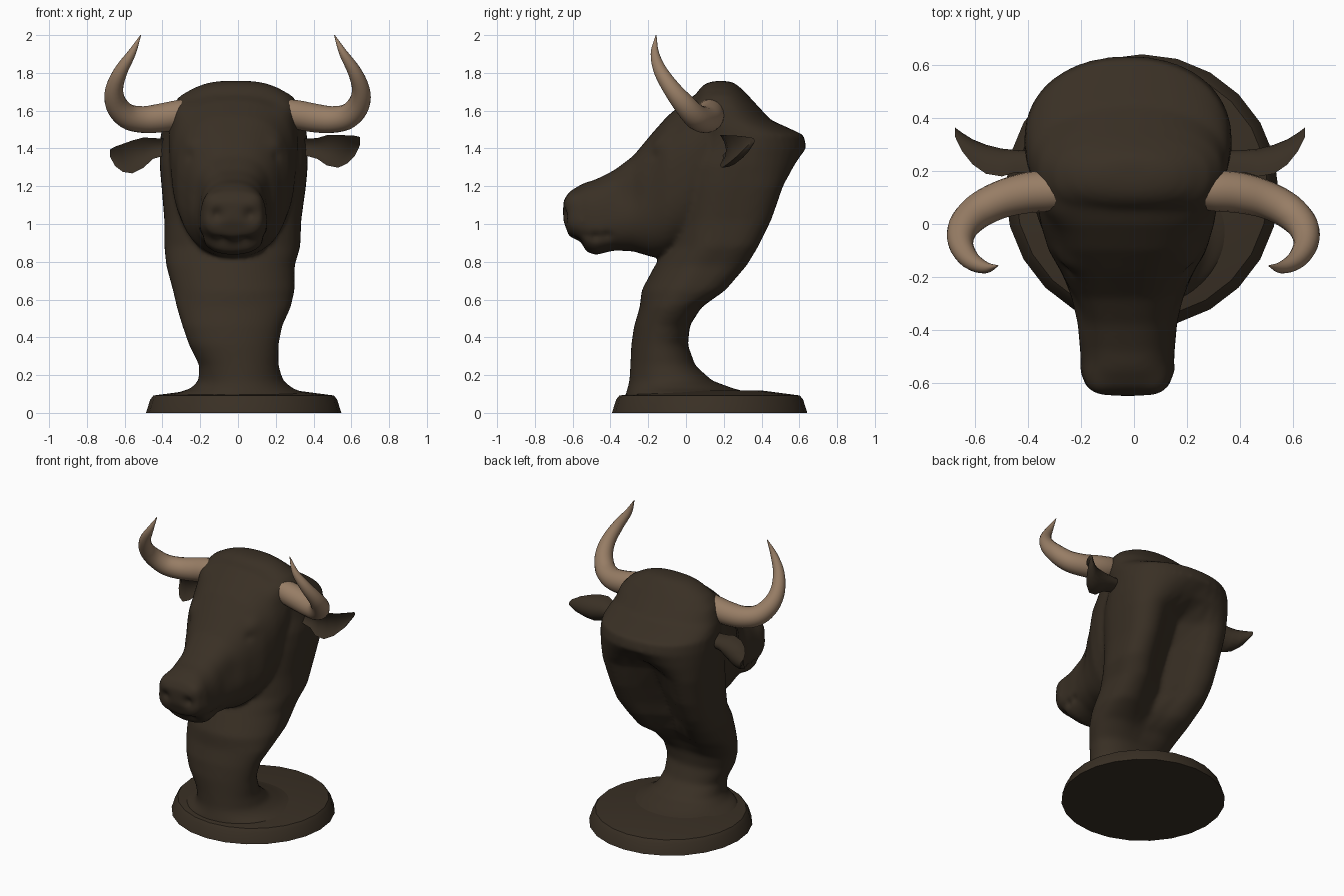
import bpy, bmesh, math
from mathutils import Vector

if "Cube" in bpy.data.objects:
    bpy.data.objects.remove(bpy.data.objects["Cube"])


def material(name, rgb):
    m = bpy.data.materials.new(name)
    m.diffuse_color = (*rgb, 1)
    m.use_nodes = True
    m.node_tree.nodes["Principled BSDF"].inputs["Base Color"].default_value = m.diffuse_color
    return m


HIDE = material("dark brown hide", (0.041, 0.029, 0.018))
HORN = material("tan horn", (0.31, 0.205, 0.13))


def loft(bm, rings):
    """Skin closed rings of points and cap both ends."""
    vs = [[bm.verts.new(p) for p in r] for r in rings]
    n = len(vs[0])
    for a, b in zip(vs, vs[1:]):
        for i in range(n):
            j = (i + 1) % n
            bm.faces.new((a[i], a[j], b[j], b[i]))
    bm.faces.new(vs[0][::-1])
    bm.faces.new(vs[-1])


def make_object(name, bm, mat, angle=60):
    bmesh.ops.recalc_face_normals(bm, faces=bm.faces)
    me = bpy.data.meshes.new(name)
    bm.to_mesh(me)
    bm.free()
    me.materials.append(mat)
    ob = bpy.data.objects.new(name, me)
    bpy.context.collection.objects.link(ob)
    bpy.ops.object.select_all(action='DESELECT')
    ob.select_set(True)
    bpy.context.view_layer.objects.active = ob
    bpy.ops.object.shade_smooth_by_angle(angle=math.radians(angle))
    return ob


def super_xy(i, n, e):
    """Point of a unit superellipse."""
    t = 2 * math.pi * i / n
    c, s = math.cos(t), math.sin(t)
    return (math.copysign(abs(c) ** (2 / e), c), math.copysign(abs(s) ** (2 / e), s))


def neck_ring(z, yf, yb, xl, xr, scoop):
    pts = []
    back = 2.15 + 7 * scoop            # squarer corners where the back is hollow
    front = 2.0 if z < 0.9 else 2.4
    for i in range(40):
        u, v = super_xy(i, 40, back if i < 20 else front)
        y = (yf + yb) / 2 + v * (yb - yf) / 2
        if v > 0:                      # hollow down the back of the neck
            y -= scoop * math.exp(-(u / 0.45) ** 2)
        pts.append(((xl + xr) / 2 + u * (xr - xl) / 2, y, z))
    return pts


def head_ring(y, zb, zt, wt, wb):
    pts = []
    for i in range(40):
        u, v = super_xy(i, 40, 2.6)
        w = wb + (wt - wb) * (v + 1) / 2
        pts.append((-0.025 + u * w, y, (zb + zt) / 2 + v * (zt - zb) / 2))
    return pts


# Plinth
bm = bmesh.new()
loft(bm, [[(0.03 + r * math.cos(k * math.pi / 12), 0.125 + r * math.sin(k * math.pi / 12), z)
           for k in range(24)]
          for r, z in ((0.517, 0), (0.495, 0.07), (0.478, 0.092), (0.28, 0.118))])
make_object("round_plinth", bm, HIDE, 40)

# Neck and poll: z, front y, back y, left x, right x, back hollow
NECK = [
    (0.05, -0.33, 0.40, -0.38, 0.40, 0), (0.10, -0.32, 0.36, -0.34, 0.37, 0),
    (0.13, -0.31, 0.25, -0.25, 0.29, 0), (0.17, -0.30, 0.14, -0.21, 0.24, 0),
    (0.25, -0.295, 0.05, -0.205, 0.215, 0), (0.36, -0.29, 0.01, -0.26, 0.215, 0),
    (0.46, -0.275, 0.03, -0.295, 0.235, 0.01), (0.56, -0.245, 0.11, -0.325, 0.28, 0.04),
    (0.65, -0.235, 0.25, -0.345, 0.30, 0.11), (0.78, -0.165, 0.365, -0.38, 0.30, 0.17),
    (0.88, -0.10, 0.425, -0.39, 0.33, 0.19), (1.02, -0.06, 0.495, -0.39, 0.335, 0.19),
    (1.20, -0.05, 0.56, -0.405, 0.36, 0.16), (1.31, -0.04, 0.61, -0.415, 0.37, 0.05),
    (1.40, 0.0, 0.637, -0.415, 0.37, 0), (1.47, 0.0, 0.625, -0.41, 0.365, 0),
    (1.51, 0.0, 0.54, -0.40, 0.36, 0), (1.55, 0.0, 0.45, -0.385, 0.35, 0),
    (1.62, 0.02, 0.385, -0.36, 0.335, 0), (1.68, 0.05, 0.33, -0.305, 0.285, 0),
    (1.72, 0.075, 0.29, -0.235, 0.215, 0), (1.745, 0.105, 0.26, -0.17, 0.15, 0),
    (1.757, 0.15, 0.22, -0.10, 0.08, 0)]

# Head: y, bottom z, top z, half width above, half width below
HEAD = [
    (-0.65, 1.02, 1.12, 0.10, 0.12), (-0.62, 0.935, 1.17, 0.14, 0.165),
    (-0.555, 0.905, 1.21, 0.155, 0.20), (-0.53, 0.855, 1.22, 0.16, 0.19),
    (-0.48, 0.835, 1.235, 0.165, 0.19), (-0.38, 0.86, 1.285, 0.175, 0.20),
    (-0.28, 0.855, 1.36, 0.20, 0.225), (-0.18, 0.825, 1.48, 0.255, 0.25),
    (-0.10, 0.83, 1.57, 0.31, 0.285), (0.0, 0.88, 1.655, 0.345, 0.31),
    (0.10, 0.98, 1.715, 0.37, 0.31), (0.20, 1.10, 1.72, 0.35, 0.28)]

bm = bmesh.new()
loft(bm, [neck_ring(*r) for r in NECK])
loft(bm, [head_ring(*r) for r in HEAD])
body = make_object("head_and_neck", bm, HIDE)

# Fuse head and neck into one skin
mod = body.modifiers.new("fuse", 'REMESH')
mod.mode = 'VOXEL'
mod.voxel_size = 0.014
dg = bpy.context.evaluated_depsgraph_get()
fused = bpy.data.meshes.new_from_object(body.evaluated_get(dg))
bpy.data.objects.remove(body)
bm = bmesh.new()
bm.from_mesh(fused)
for _ in range(5):
    bmesh.ops.smooth_vert(bm, verts=bm.verts, factor=0.5,
                          use_axis_x=True, use_axis_y=True, use_axis_z=True)
bm.normal_update()

# Sculpted details, mirrored: x, y, z, radius, depth (negative swells)
DENTS = [
    (0.09, -0.63, 1.05, 0.035, 0.035),       # nostril
    (0.12, -0.60, 1.13, 0.05, -0.015),       # nostril rim
    (0.19, -0.54, 0.925, 0.028, 0.025), (0.185, -0.48, 0.925, 0.028, 0.025),
    (0.185, -0.42, 0.93, 0.028, 0.018), (0.06, -0.58, 0.91, 0.03, 0.015),  # mouth
    (0.25, -0.17, 1.44, 0.055, -0.022),      # brow
    (0.25, -0.19, 1.37, 0.03, 0.018),        # eye corner
    (0.18, -0.32, 1.16, 0.09, 0.015),        # cheek hollow
    (0.28, 0.06, 1.60, 0.07, -0.02),         # horn root
]
for v in bm.verts:
    p = Vector((abs(v.co.x + 0.025), v.co.y, v.co.z))
    push = sum(d * math.exp(-((p - Vector((x, y, z))).length / r) ** 2)
               for x, y, z, r, d in DENTS)
    if abs(push) > 1e-4:
        v.co -= v.normal * push
make_object("head_and_neck", bm, HIDE)

# Ears: x, y, z, half height, cup depth
EAR = [(0.33, 0.195, 1.41, 0.04, 0.08), (0.42, 0.195, 1.40, 0.055, 0.085),
       (0.47, 0.18, 1.39, 0.08, 0.105), (0.53, 0.19, 1.385, 0.087, 0.11),
       (0.58, 0.225, 1.395, 0.074, 0.095), (0.62, 0.275, 1.415, 0.052, 0.07),
       (0.647, 0.33, 1.44, 0.02, 0.035)]


def ear_ring(x, y, z, h, d):
    pts = []
    for i in range(20):
        c, s = math.cos(i * math.pi / 10), math.sin(i * math.pi / 10)
        bulge = d * (1 - c * c) * (1 if s > 0 else 0.3)   # cupped leaf section
        if s > 0.01:
            bulge = d * s                                 # fuller, rounder back
        pts.append((x, y + bulge, z + c * h))
    return pts


# Horns: x, y, z, radius
HORN_PATH = [Vector(p) for p in (
    (0.25, 0.125, 1.595, 0.068), (0.31, 0.125, 1.58, 0.077), (0.40, 0.118, 1.562, 0.077),
    (0.50, 0.092, 1.553, 0.071), (0.585, 0.048, 1.572, 0.066), (0.64, -0.01, 1.635, 0.058),
    (0.65, -0.075, 1.715, 0.047), (0.615, -0.135, 1.81, 0.036), (0.557, -0.165, 1.905, 0.022),
    (0.51, -0.158, 2.0, 0.002))]


def catmull(pts, steps=4):
    q = [pts[0] * 2 - pts[1]] + pts + [pts[-1] * 2 - pts[-2]]
    out = []
    for a, b, c, d in zip(q, q[1:], q[2:], q[3:]):
        for k in range(steps):
            t = k / steps
            out.append(0.5 * (2 * b + (c - a) * t + (2 * a - 5 * b + 4 * c - d) * t * t
                              + (3 * b - a - 3 * c + d) * t ** 3))
    return out + [pts[-1]]


def tube_rings(path, sides=18):
    rings, side = [], Vector((0, 1, 0))
    for i, p in enumerate(path):
        t = (path[min(i + 1, len(path) - 1)] - path[max(i - 1, 0)]).to_3d().normalized()
        side = (side - t * side.dot(t)).normalized()
        up = t.cross(side)
        rings.append([p.to_3d() + p.w * (side * math.cos(a) + up * math.sin(a))
                      for a in (2 * math.pi * k / sides for k in range(sides))])
    return rings


for label, s in (("right", 1), ("left", -1)):
    bm = bmesh.new()
    loft(bm, [ear_ring(*r) for r in EAR])
    if s < 0:                                  # left ear droops a little
        for v in bm.verts:
            v.co.z -= 0.3 * max(0, v.co.x - 0.43)
            v.co.x = -v.co.x - 0.03
    make_object(label + "_ear", bm, HIDE)
    bm = bmesh.new()
    loft(bm, tube_rings(catmull(HORN_PATH)))
    for v in bm.verts:
        v.co.x = s * v.co.x - (0.005 if s < 0 else 0)
    make_object(label + "_horn", bm, HORN)
